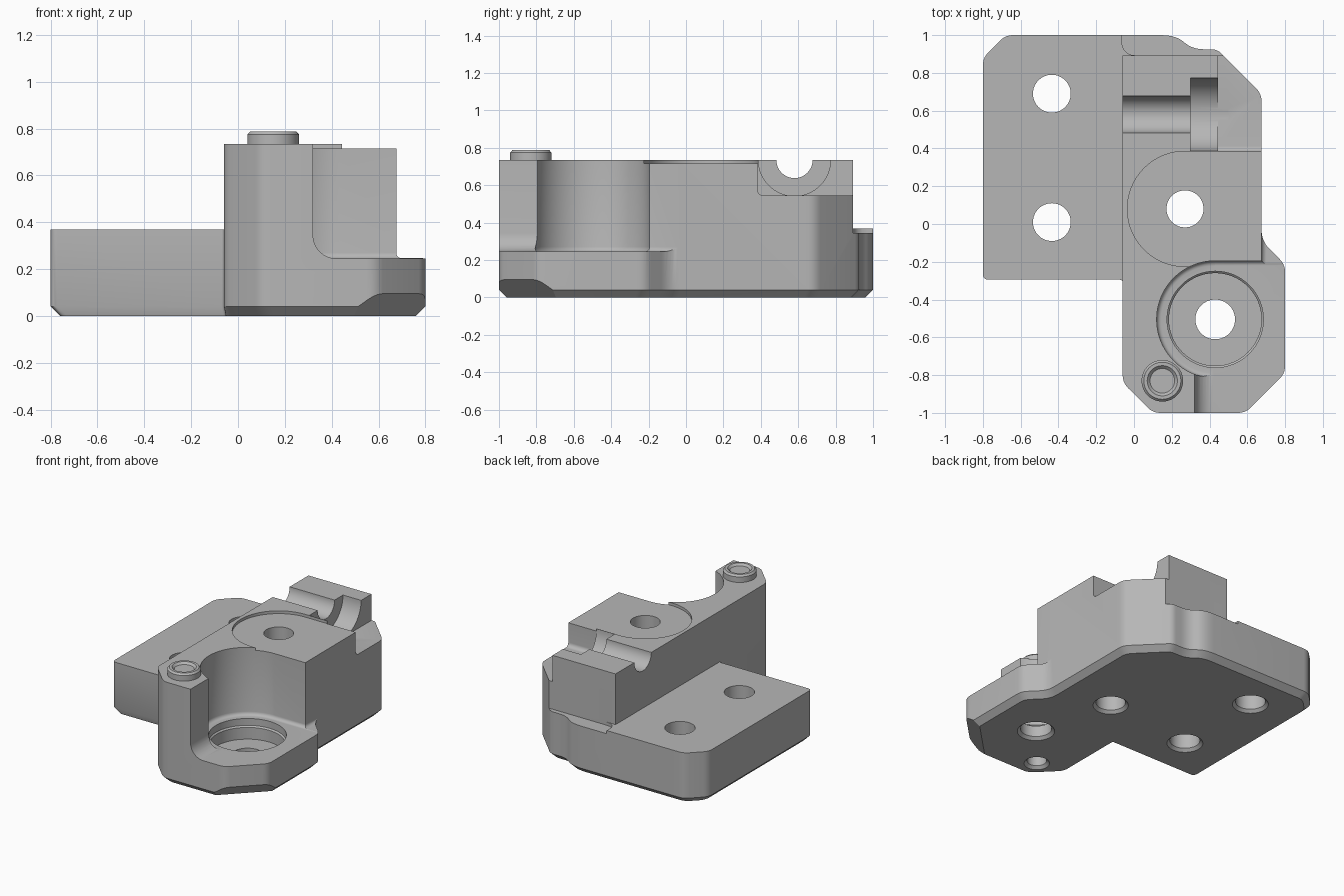
import bpy, bmesh, math
from mathutils import Vector, Matrix

cube = bpy.data.objects.get("Cube")
if cube:
    bpy.data.objects.remove(cube)

metal = bpy.data.materials.new("plain_grey")
metal.use_nodes = True
GREY = (0.47, 0.47, 0.47, 1)
metal.diffuse_color = GREY
metal.node_tree.nodes["Principled BSDF"].inputs["Base Color"].default_value = GREY

TOP, FLOOR, HIGH = 0.735, 0.245, 1.0


def make(name, bm):
    bmesh.ops.remove_doubles(bm, verts=bm.verts, dist=1e-5)
    bmesh.ops.recalc_face_normals(bm, faces=bm.faces)
    mesh = bpy.data.meshes.new(name)
    bm.to_mesh(mesh)
    bm.free()
    obj = bpy.data.objects.new(name, mesh)
    mesh.materials.append(metal)
    bpy.context.collection.objects.link(obj)
    return obj


def loft(name, rings):
    """Closed solid through rings with equal point counts."""
    bm = bmesh.new()
    loops = [[bm.verts.new(p) for p in ring] for ring in rings]
    n = len(loops[0])
    for a, b in zip(loops, loops[1:]):
        for i in range(n):
            j = (i + 1) % n
            bm.faces.new((a[i], a[j], b[j], b[i]))
    bm.faces.new(loops[0])
    bm.faces.new(loops[-1])
    return make(name, bm)


def lathe(name, profile, x, y, steps=64):
    """Solid of revolution about a vertical axis, profile of (radius, z)."""
    rings = [[(x + r * math.cos(k * math.tau / steps), y + r * math.sin(k * math.tau / steps), z)
              for k in range(steps)] for r, z in profile]
    return loft(name, rings)


def box(x0, x1, y0, y1, z0, z1=HIGH):
    return loft("cutter", [[(x0, y0, z), (x1, y0, z), (x1, y1, z), (x0, y1, z)] for z in (z0, z1)])


def floor_cut(axis, wall, end, radius, z, lo, hi):
    """Box-shaped cutter along an axis with a filleted corner at its wall."""
    s = 1 if end > wall else -1
    prof = [(end, HIGH), (wall, HIGH)]
    for k in range(9):
        t = k / 8 * math.pi / 2
        prof.append((wall + s * radius * (1 - math.cos(t)), z + radius * (1 - math.sin(t))))
    prof.append((end, z))
    return loft("cutter", [[(v, u, w) if axis == "x" else (u, v, w) for u, w in prof]
                           for v in (lo, hi)])


def x_cylinder(x0, x1, y, z, r):
    ring = [(y + r * math.cos(k * math.tau / 64), z + r * math.sin(k * math.tau / 64))
            for k in range(64)]
    return loft("cutter", [[(x, a, b) for a, b in ring] for x in (x0, x1)])


def combine(target, other, operation="DIFFERENCE"):
    mod = target.modifiers.new("cut", "BOOLEAN")
    mod.solver = "EXACT"
    mod.operation = operation
    mod.object = other
    bpy.context.view_layer.objects.active = target
    bpy.ops.object.modifier_apply(modifier=mod.name)
    bpy.data.objects.remove(other)


def inset(points, amounts):
    """Move every edge of a counterclockwise outline inward by its own amount."""
    n, result = len(points), []
    pts = [Vector(p) for p in points]
    for i in range(n):
        d0 = (pts[i] - pts[i - 1]).normalized()
        d1 = (pts[(i + 1) % n] - pts[i]).normalized()
        n0, n1 = Vector((-d0.y, d0.x)), Vector((-d1.y, d1.x))
        a, b = amounts[i - 1], amounts[i]
        det = n0.x * n1.y - n0.y * n1.x
        result.append(pts[i] + Vector((a * n1.y - b * n0.y, b * n0.x - a * n1.x)) / det)
    return result


def rounded(points, radii, z):
    pts, ring = [Vector(p) for p in points], []
    for i, p in enumerate(pts):
        ends = []
        for q in (pts[i - 1], pts[(i + 1) % len(pts)]):
            ends.append(p + (q - p).normalized() * min(radii[i], 0.45 * (q - p).length))
        for k in range(6):
            t = k / 5
            c = ends[0] * (1 - t) ** 2 + p * 2 * t * (1 - t) + ends[1] * t * t
            ring.append((c.x, c.y, z))
    return ring


# Body: full plan outline with a chamfered underside
outline = [(-0.8, -0.295), (-0.06, -0.295), (-0.06, -0.84), (0.1, -1), (0.59, -1),
           (0.8, -0.79), (0.8, -0.215), (0.675, -0.09), (0.675, 0.69), (0.44, 0.925),
           (0.31, 0.925), (0.22, 1), (-0.68, 1), (-0.8, 0.88)]
radii = [0.03, 0.015] + [0.04] * 5 + [0.06, 0.04, 0.03, 0.08, 0.08, 0.04, 0.04]
under = inset(outline, [0.012, 0.008] + [0.04] * 12)
body = loft("mount_block", [rounded(under, radii, 0), rounded(outline, radii, 0.04),
                            rounded(outline, radii, TOP)])

# Larger chamfer under the front corner
side = Vector((1, 1, 0)).normalized()
out = Vector((1, -1, 0)).normalized()
corner = Vector((0.695, -0.895, 0))
wedge = [corner + out * d + Vector((0, 0, z)) for d, z in ((-0.195, -0.1), (0.1, -0.1), (0.1, 0.195))]
combine(body, loft("cutter", [[p + side * s for p in wedge] for s in (-0.6, 0.6)]))

# Low side plate and rear ledge
combine(body, box(-1, -0.06, -0.31, 1.1, 0.368))
ledge = rounded([(-0.065, 0.892), (1, 0.892), (1, 1.2), (-0.065, 1.2)], [0.08, 0, 0, 0], 0.345)
combine(body, loft("cutter", [ledge, [(x, y, HIGH) for x, y, z in ledge]]))
combine(body, box(-0.07, 0.1, 0.892, 1.1, 0.368))

# Round pocket with open front and side
fillet = [(0.285 + 0.025 * math.sin(k * math.pi / 8), FLOOR + 0.025 * (1 - math.cos(k * math.pi / 8)))
          for k in range(5)]
combine(body, lathe("cutter", fillet + [(0.31, HIGH)], 0.43, -0.505, 96))
combine(body, floor_cut("y", 0.32, 1, 0.1, FLOOR, -1.1, -0.505))
combine(body, floor_cut("x", -0.195, -0.52, 0.025, FLOOR, 0.43, 1))
combine(body, floor_cut("y", 0.676, 1, 0.025, FLOOR, -0.21, -0.03))

# Shallow round recess running out to the side
combine(body, lathe("cutter", [(0.305, 0.715), (0.305, HIGH)], 0.27, 0.08, 96))
combine(body, box(0.27, 1, -0.225, 0.385, 0.715))

# Rear step, screw channel and screw head seat
combine(body, floor_cut("x", 0.383, 1.1, 0.03, 0.545, 0.445, 1))
combine(body, x_cylinder(-0.2, 0.35, 0.58, TOP, 0.097))
combine(body, x_cylinder(0.3, 0.5, 0.58, TOP, 0.193))

# Raised collar on the front post
collar = lathe("collar", [(0.11, 0.7), (0.11, 0.775), (0.098, 0.788), (0.05, 0.788)], 0.15, -0.83)
combine(body, collar, "UNION")

# Stepped bearing seat
seat = [(0.105, 0.1), (0.245, 0.1), (0.245, 0.185), (0.255, 0.195), (0.255, 0.3)]
combine(body, lathe("cutter", seat, 0.43, -0.505))

# Through holes, countersunk below
for x, y, r in ((-0.435, 0.69, 0.1), (-0.435, 0.01, 0.1), (0.27, 0.08, 0.098),
                (0.43, -0.505, 0.105), (0.15, -0.83, 0.065)):
    hole = [(r + 0.03, -0.01), (r, 0.02), (r, HIGH)]
    combine(body, lathe("cutter", hole, x, y))
combine(body, lathe("cutter", [(0.065, 0.773), (0.085, 0.793)], 0.15, -0.83))

bpy.ops.object.select_all(action="DESELECT")
body.select_set(True)
bpy.context.view_layer.objects.active = body
bpy.ops.object.shade_smooth_by_angle(angle=math.radians(25))
